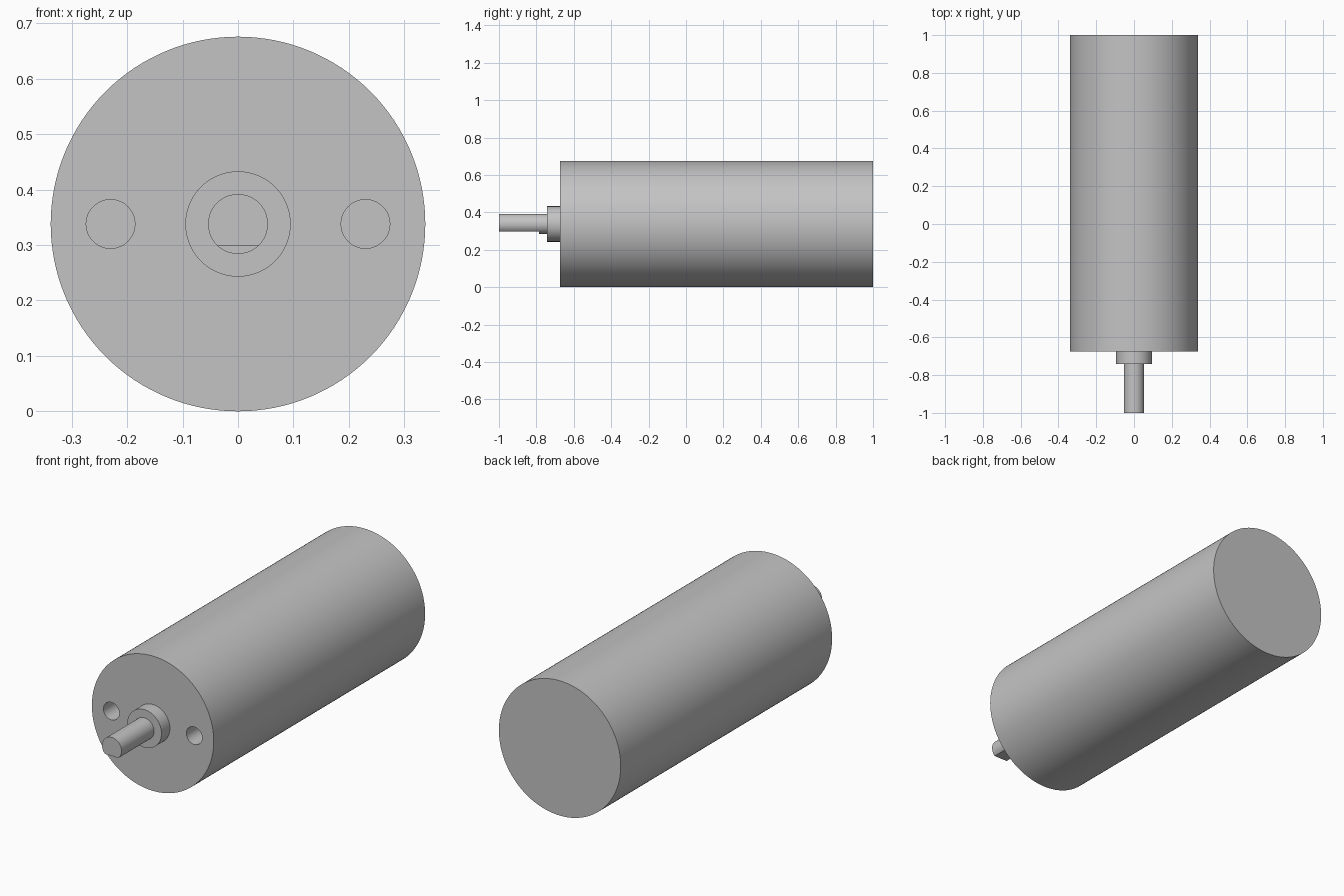
import bpy
import math

default = bpy.data.objects.get("Cube")
if default:
    bpy.data.objects.remove(default, do_unlink=True)

AXIS_Z = 0.338      # height of the motor axis
FACE_Y = -0.675     # front face of the can

metal = bpy.data.materials.new("grey_metal")
metal.use_nodes = True
GREY = (0.55, 0.55, 0.55, 1)
metal.diffuse_color = GREY
metal.node_tree.nodes["Principled BSDF"].inputs["Base Color"].default_value = GREY


def rod(name, radius, y0, y1, x=0.0, sides=96):
    """Cylinder lying along y, from y0 to y1."""
    bpy.ops.mesh.primitive_cylinder_add(
        vertices=sides, radius=radius, depth=y1 - y0,
        location=(x, (y0 + y1) / 2, AXIS_Z), rotation=(math.pi / 2, 0, 0))
    obj = bpy.context.object
    obj.name = name
    obj.data.materials.append(metal)
    return obj


def cut(target, cutter):
    """Subtract the cutter from the target, then discard the cutter."""
    cutter.hide_render = True
    mod = target.modifiers.new("cut", 'BOOLEAN')
    mod.operation = 'DIFFERENCE'
    mod.solver = 'EXACT'
    mod.object = cutter
    bpy.ops.object.select_all(action='DESELECT')
    target.select_set(True)
    bpy.context.view_layer.objects.active = target
    bpy.ops.object.modifier_apply(modifier=mod.name)
    bpy.data.objects.remove(cutter, do_unlink=True)


# Motor can with two blind mounting holes
body = rod("motor_body", 0.338, FACE_Y, 1.0, sides=128)
for side in (-1, 1):
    cut(body, rod("hole_cutter", 0.044, FACE_Y - 0.1, FACE_Y + 0.2, x=side * 0.23, sides=48))

# Raised bearing boss
boss = rod("bearing_boss", 0.095, -0.742, FACE_Y)

# Output shaft with a flat on its underside
shaft = rod("output_shaft", 0.054, -1.0, -0.742, sides=64)
bpy.ops.mesh.primitive_cube_add(size=1, location=(0, -0.94, AXIS_Z - 0.139))
flat = bpy.context.object
flat.name = "flat_cutter"
flat.scale = (0.3, 0.31, 0.2)
bpy.context.view_layer.update()
cut(shaft, flat)

# Smooth curved walls, sharp rims
bpy.ops.object.select_all(action='DESELECT')
for obj in (body, boss, shaft):
    obj.select_set(True)
bpy.context.view_layer.objects.active = body
bpy.ops.object.shade_smooth_by_angle(angle=math.radians(30))
